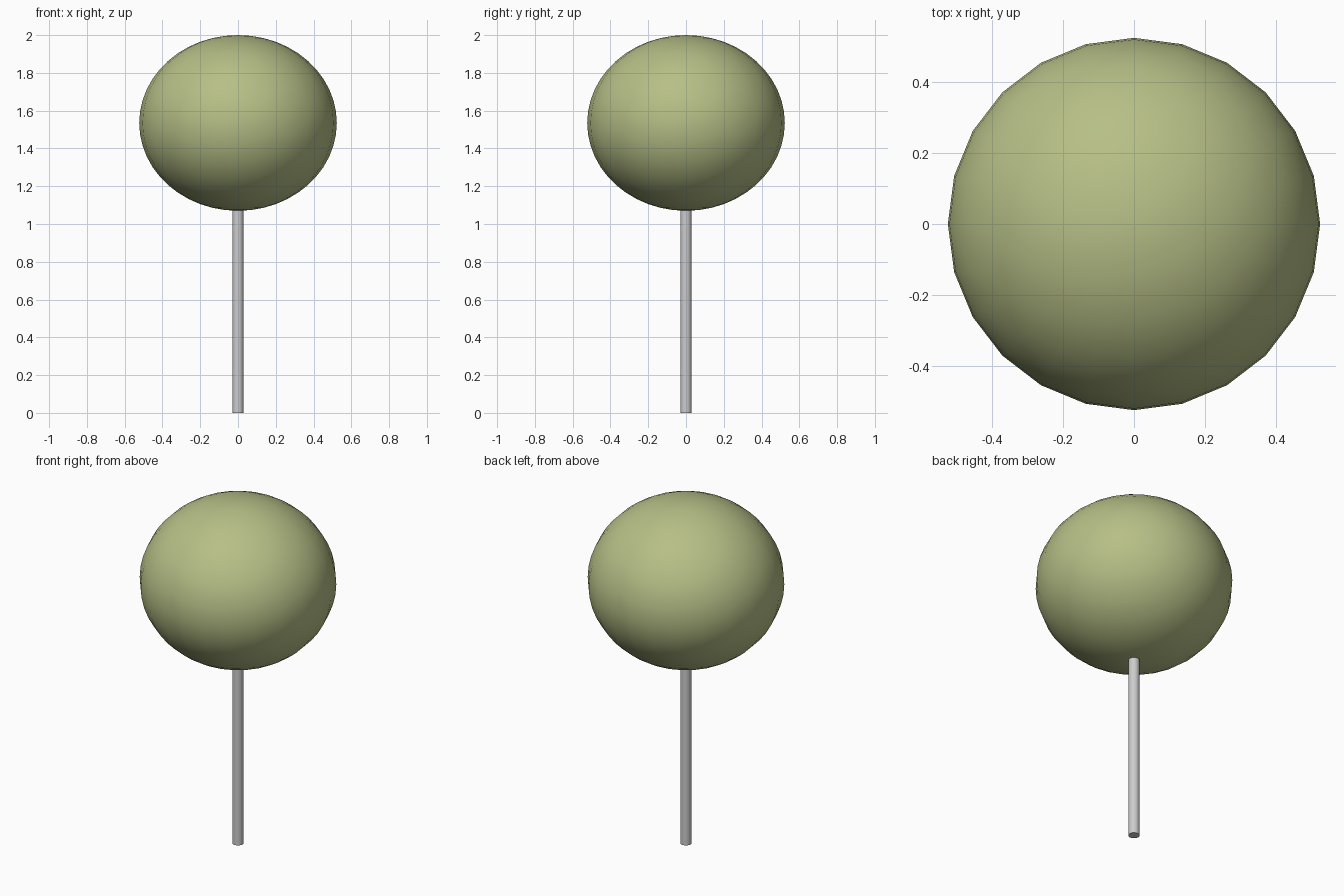
import bpy
import math

if "Cube" in bpy.data.objects:
    bpy.data.objects.remove(bpy.data.objects["Cube"])


def finish(obj, name):
    obj.name = name
    bpy.ops.object.transform_apply(location=False, rotation=False, scale=True)
    bpy.ops.object.shade_smooth_by_angle(angle=math.radians(40))


# Slender trunk, its top buried slightly in the crown
TRUNK_TOP = 1.10
bpy.ops.mesh.primitive_cylinder_add(vertices=24, radius=0.03, depth=TRUNK_TOP,
                                    location=(0, 0, TRUNK_TOP / 2))
finish(bpy.context.object, "trunk")

# Rounded, slightly flattened crown
bpy.ops.mesh.primitive_uv_sphere_add(segments=24, ring_count=24, radius=1,
                                     location=(0, 0, 1.535))
crown = bpy.context.object
crown.scale = (0.523, 0.523, 0.465)
finish(crown, "crown")

# Olive foliage colour
leaf = bpy.data.materials.new("foliage_green")
leaf.diffuse_color = (0.47, 0.52, 0.24, 1)
leaf.use_nodes = True
leaf.node_tree.nodes["Principled BSDF"].inputs["Base Color"].default_value = leaf.diffuse_color
crown.data.materials.append(leaf)
